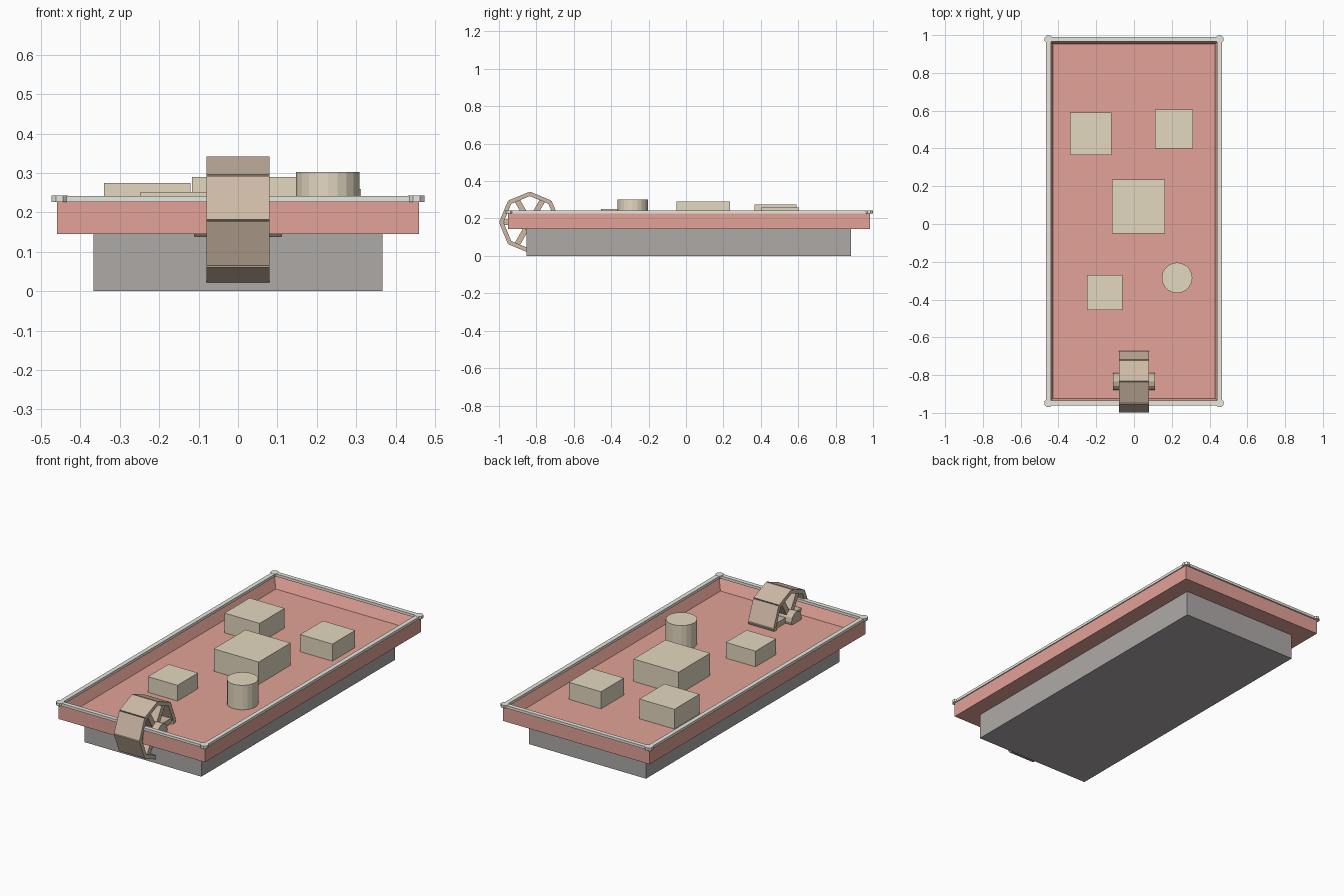
import bpy, bmesh
from math import radians, cos, sin, pi
from mathutils import Matrix

if "Cube" in bpy.data.objects:
    bpy.data.objects.remove(bpy.data.objects["Cube"])

CY = 0.015  # middle of the hull along y


def material(name, rgb):
    m = bpy.data.materials.new(name)
    m.diffuse_color = (*rgb, 1)
    m.use_nodes = True
    m.node_tree.nodes["Principled BSDF"].inputs["Base Color"].default_value = m.diffuse_color
    return m


HULL = material("dark_grey", (0.42, 0.40, 0.39))
RED = material("red", (0.76, 0.36, 0.31))
PALE = material("pale", (0.80, 0.79, 0.73))
CARGO = material("cargo_tan", (0.77, 0.69, 0.53))
WOOD = material("wood", (0.62, 0.49, 0.38))


def finish(name, bm, mat):
    bmesh.ops.recalc_face_normals(bm, faces=bm.faces)
    me = bpy.data.meshes.new(name)
    bm.to_mesh(me)
    bm.free()
    me.materials.append(mat)
    ob = bpy.data.objects.new(name, me)
    bpy.context.collection.objects.link(ob)
    return ob


def add_box(bm, x0, x1, y0, y1, z0, z1, after=Matrix()):
    m = (after @ Matrix.Translation(((x0 + x1) / 2, (y0 + y1) / 2, (z0 + z1) / 2))
         @ Matrix.Diagonal((x1 - x0, y1 - y0, z1 - z0, 1)))
    bmesh.ops.create_cube(bm, size=1, matrix=m)


def box(name, mat, *ext):
    bm = bmesh.new()
    add_box(bm, *ext)
    return finish(name, bm, mat)


def add_cylinder(bm, r, depth, sides, matrix):
    bmesh.ops.create_cone(bm, cap_ends=True, segments=sides, radius1=r, radius2=r,
                          depth=depth, matrix=matrix)


# lower hull
box("lower_hull", HULL, -0.367, 0.367, CY - 0.868, CY + 0.868, 0, 0.145)

# open deck tray: inset the top face and sink it to the floor
bm = bmesh.new()
add_box(bm, -0.46, 0.46, CY - 0.968, CY + 0.968, 0.145, 0.228)
bm.faces.ensure_lookup_table()
top = max(bm.faces, key=lambda f: f.calc_center_median().z)
bmesh.ops.inset_region(bm, faces=[top], thickness=0.043)
for v in top.verts:
    v.co.z = 0.163
finish("deck_tray", bm, RED)

# rails and corner posts
bm = bmesh.new()
RX, RY, W = 0.453, 0.963, 0.0125
for s in (-1, 1):
    add_box(bm, s * RX - W, s * RX + W, CY - RY, CY + RY, 0.227, 0.242)
    add_box(bm, -RX, RX, CY + s * RY - W, CY + s * RY + W, 0.227, 0.242)
    for t in (-1, 1):
        add_cylinder(bm, 0.0225, 0.016, 8,
                     Matrix.Translation((s * RX, CY + t * RY, 0.235))
                     @ Matrix.Rotation(pi / 8, 4, 'Z'))
finish("deck_rail", bm, PALE)

# cargo crates: x0, x1, y0, y1, top
FLOOR = 0.16
for i, (x0, x1, y0, y1, zt) in enumerate([
        (-0.34, -0.12, 0.365, 0.59, 0.275),
        (0.11, 0.313, 0.40, 0.605, 0.26),
        (-0.117, 0.165, -0.05, 0.235, 0.29),
        (-0.248, -0.062, -0.455, -0.27, 0.252)]):
    box(f"crate_{i + 1}", CARGO, x0, x1, y0, y1, FLOOR, zt)

# cargo barrel
bm = bmesh.new()
add_cylinder(bm, 0.081, 0.302 - FLOOR, 20,
             Matrix.Translation((0.228, -0.285, (0.302 + FLOOR) / 2)))
finish("barrel", bm, CARGO)

# paddle wheel: eight planks, six spokes, one axle
hub = Matrix.Translation((0, -0.835, 0.179))
bm = bmesh.new()
R = 0.152
for k in range(8):
    add_box(bm, -0.08, 0.08, -0.06, 0.06, R - 0.022, R,
            hub @ Matrix.Rotation(pi / 8 + k * pi / 4, 4, 'X'))
finish("wheel_planks", bm, WOOD)
bm = bmesh.new()
for k in range(6):
    add_box(bm, -0.07, 0.07, -0.015, 0.015, 0.02, 0.138,
            hub @ Matrix.Rotation(pi / 6 + k * pi / 3, 4, 'X'))
finish("wheel_spokes", bm, WOOD)
bm = bmesh.new()
add_cylinder(bm, 0.045, 0.22, 12, hub @ Matrix.Rotation(pi / 2, 4, 'Y'))
finish("wheel_axle", bm, WOOD)
